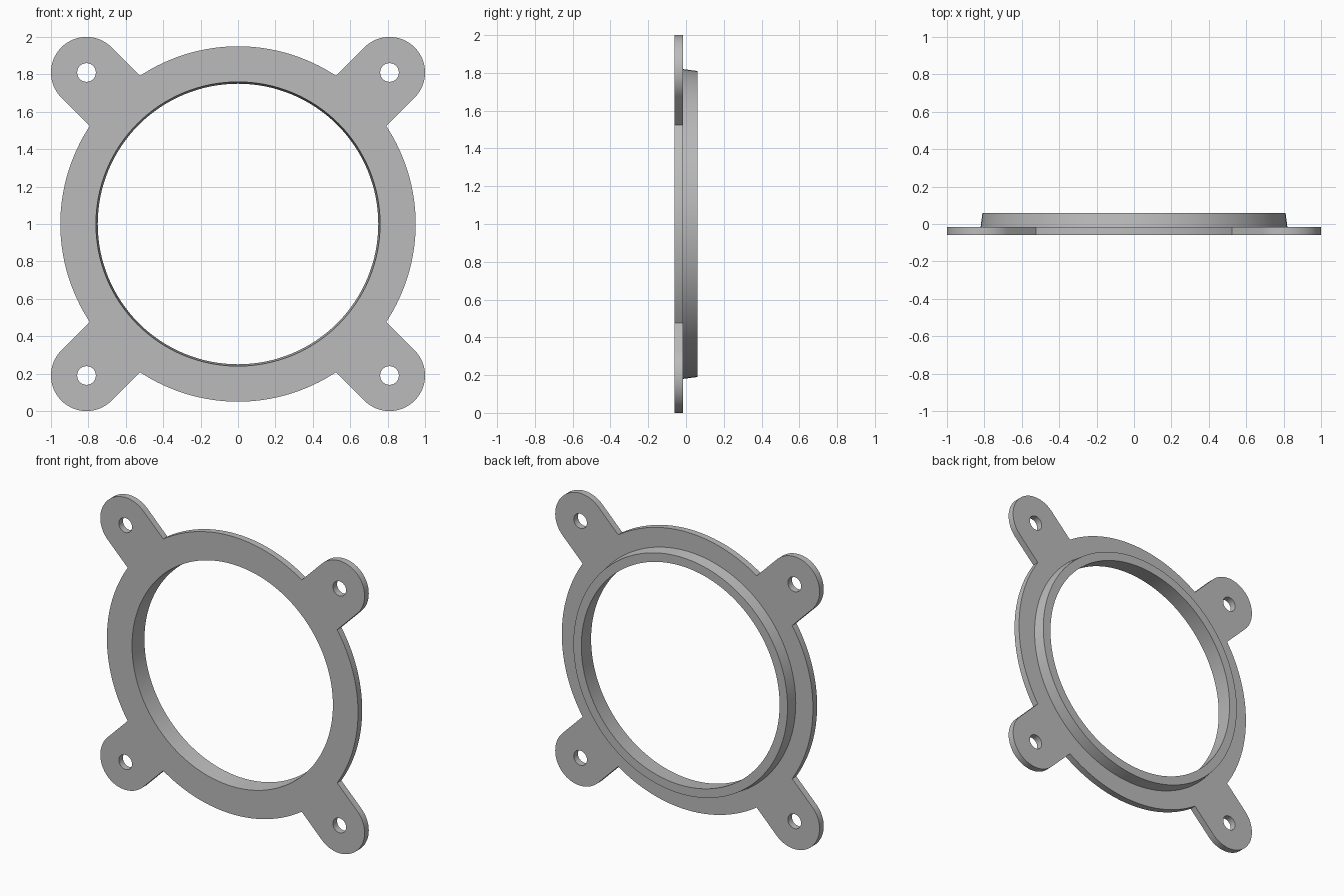
import bpy, bmesh
from math import sin, cos, asin, pi, sqrt, radians

cube = bpy.data.objects.get("Cube")
if cube:
    bpy.data.objects.remove(cube, do_unlink=True)

FRONT, STEP, BACK = -0.06, -0.015, 0.06
RING_R, LUG_R, LUG_XZ, HOLE_R = 0.95, 0.19, 0.81, 0.05
LUG_DIST = LUG_XZ * sqrt(2)


def arc(cx, cz, r, start, end, n):
    """n + 1 points along an arc, both ends included."""
    angles = [start + (end - start) * i / n for i in range(n + 1)]
    return [(cx + r * cos(a), cz + r * sin(a)) for a in angles]


def circle(cx, cz, r, n):
    return arc(cx, cz, r, 0, 2 * pi, n)[:-1]


# Plate outline: four rounded lugs joined by ring arcs
outline, holes = [], []
spread = asin(LUG_R / RING_R)
for k in range(4):
    a = pi / 4 + k * pi / 2
    cx, cz = LUG_DIST * cos(a), LUG_DIST * sin(a)
    outline += arc(cx, cz, LUG_R, a - pi / 2, a + pi / 2, 32)
    outline += arc(0, 0, RING_R, a + spread, a + pi / 2 - spread, 32)
    holes.append(circle(cx, cz, HOLE_R, 32))

bm = bmesh.new()


def loop(points, y):
    verts = [bm.verts.new((x, y, z + 1)) for x, z in points]
    edges = [bm.edges.new((v, verts[i - 1])) for i, v in enumerate(verts)]
    return verts, edges


def bridge(a, b):
    for i in range(len(a)):
        bm.faces.new((a[i - 1], a[i], b[i], b[i - 1]))


# Front and back plate sheets, with outer rim and bolt-hole walls
sheets = []
for y, inner in ((FRONT, 0.76), (STEP, 0.82)):
    loops = [loop(p, y) for p in [outline] + holes + [circle(0, 0, inner, 128)]]
    edges = [e for _, es in loops for e in es]
    bmesh.ops.triangle_fill(bm, use_beauty=True, edges=edges, normal=(0, -1, 0))
    sheets.append([verts for verts, _ in loops])
for a, b in zip(sheets[0][:-1], sheets[1][:-1]):
    bridge(a, b)

# Tapered bore, collar end face and tapered collar side
bore_end = loop(circle(0, 0, 0.75, 128), BACK)[0]
collar_end = loop(circle(0, 0, 0.81, 128), BACK)[0]
bridge(sheets[0][-1], bore_end)
bridge(bore_end, collar_end)
bridge(collar_end, sheets[1][-1])

bmesh.ops.recalc_face_normals(bm, faces=bm.faces[:])
mesh = bpy.data.meshes.new("mounting_ring")
bm.to_mesh(mesh)
bm.free()
ring = bpy.data.objects.new("mounting_ring", mesh)
bpy.context.collection.objects.link(ring)

# Plain grey finish
grey = bpy.data.materials.new("plain_grey")
grey.use_nodes = True
colour = (0.5, 0.5, 0.5, 1)
grey.diffuse_color = colour
grey.node_tree.nodes["Principled BSDF"].inputs["Base Color"].default_value = colour
mesh.materials.append(grey)

bpy.ops.object.select_all(action="DESELECT")
ring.select_set(True)
bpy.context.view_layer.objects.active = ring
bpy.ops.object.shade_smooth_by_angle(angle=radians(30))
